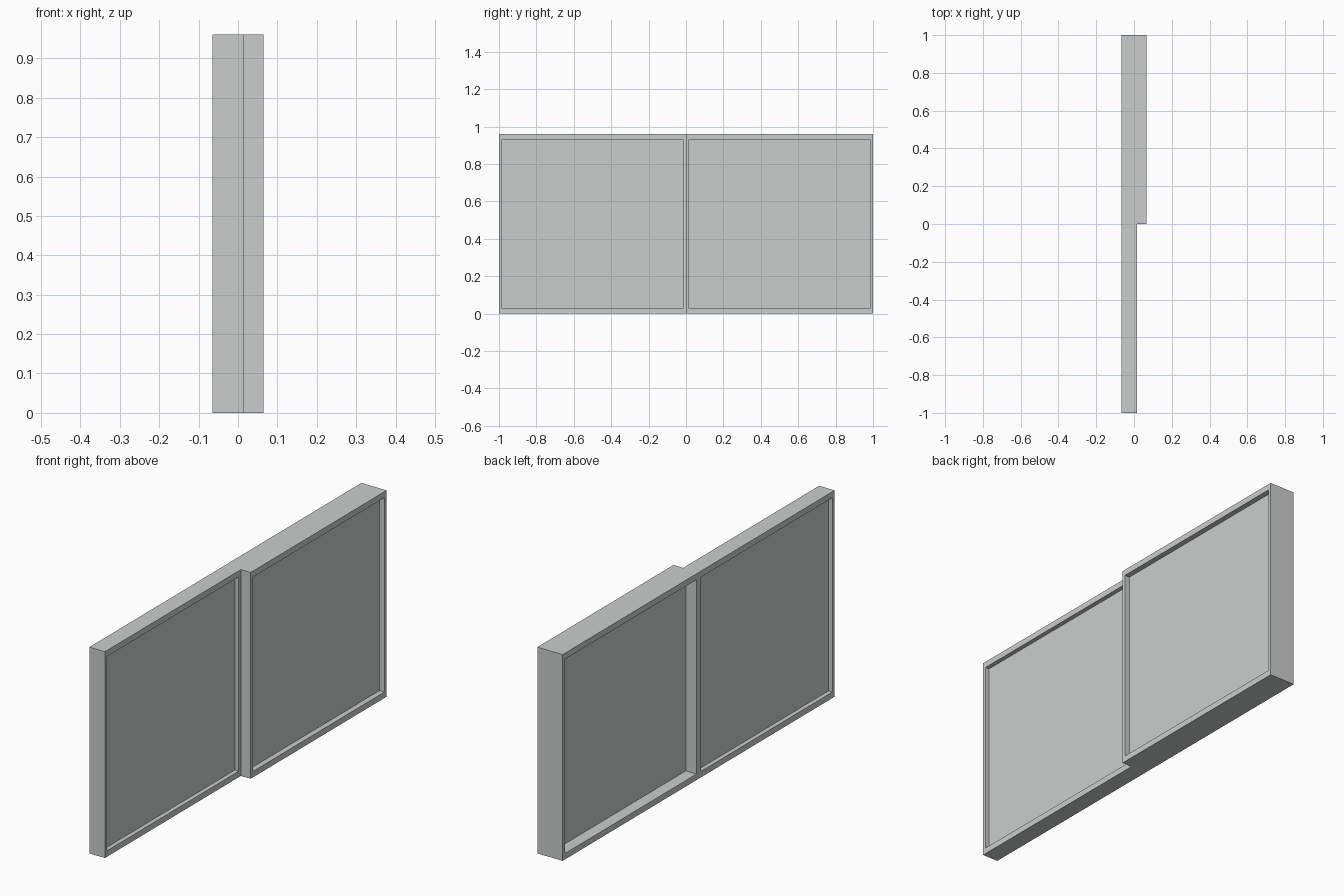
import bpy

if "Cube" in bpy.data.objects:
    bpy.data.objects.remove(bpy.data.objects["Cube"])

# one flat grey for frames and panels
grey = bpy.data.materials.new("grey")
grey.diffuse_color = (0.6, 0.61, 0.61, 1)
grey.use_nodes = True
grey.node_tree.nodes["Principled BSDF"].inputs["Base Color"].default_value = grey.diffuse_color

H = 0.96      # height
SIDE = 0.016  # stile width
RAIL = 0.028  # rail height


def box(name, lo, hi):
    xs, ys, zs = zip(lo, hi)
    verts = [(x, y, z) for x in xs for y in ys for z in zs]
    faces = [(0, 1, 3, 2), (4, 6, 7, 5), (0, 4, 5, 1),
             (2, 3, 7, 6), (0, 2, 6, 4), (1, 5, 7, 3)]
    me = bpy.data.meshes.new(name)
    me.from_pydata(verts, [], faces)
    me.materials.append(grey)
    ob = bpy.data.objects.new(name, me)
    bpy.context.collection.objects.link(ob)


def ring(name, x0, x1, y0, y1, z0, z1, side, rail):
    # rectangular ring as one clean mesh
    verts = []
    for x in (x0, x1):
        for s, r in ((0, 0), (side, rail)):
            verts += [(x, y0 + s, z0 + r), (x, y1 - s, z0 + r),
                      (x, y1 - s, z1 - r), (x, y0 + s, z1 - r)]
    faces = []
    for i in range(4):
        j = (i + 1) % 4
        faces += [(i, i + 4, j + 4, j), (8 + i, 8 + j, 12 + j, 12 + i),
                  (i, j, 8 + j, 8 + i), (4 + i, 12 + i, 12 + j, 4 + j)]
    me = bpy.data.meshes.new(name)
    me.from_pydata(verts, [], faces)
    me.materials.append(grey)
    ob = bpy.data.objects.new(name, me)
    bpy.context.collection.objects.link(ob)


def window(name, x0, x1, y0, y1, p0, p1):
    # outer frame and recessed pane
    ring(name + "_frame", x0, x1, y0, y1, 0, H, SIDE, RAIL)
    box(name + "_pane", (p0, y0 + SIDE, RAIL), (p1, y1 - SIDE, H - RAIL))


window("shallow_window", -0.065, 0.015, -1, 0, -0.045, -0.005)
window("deep_window", -0.065, 0.065, 0, 1, -0.01, 0.04)
